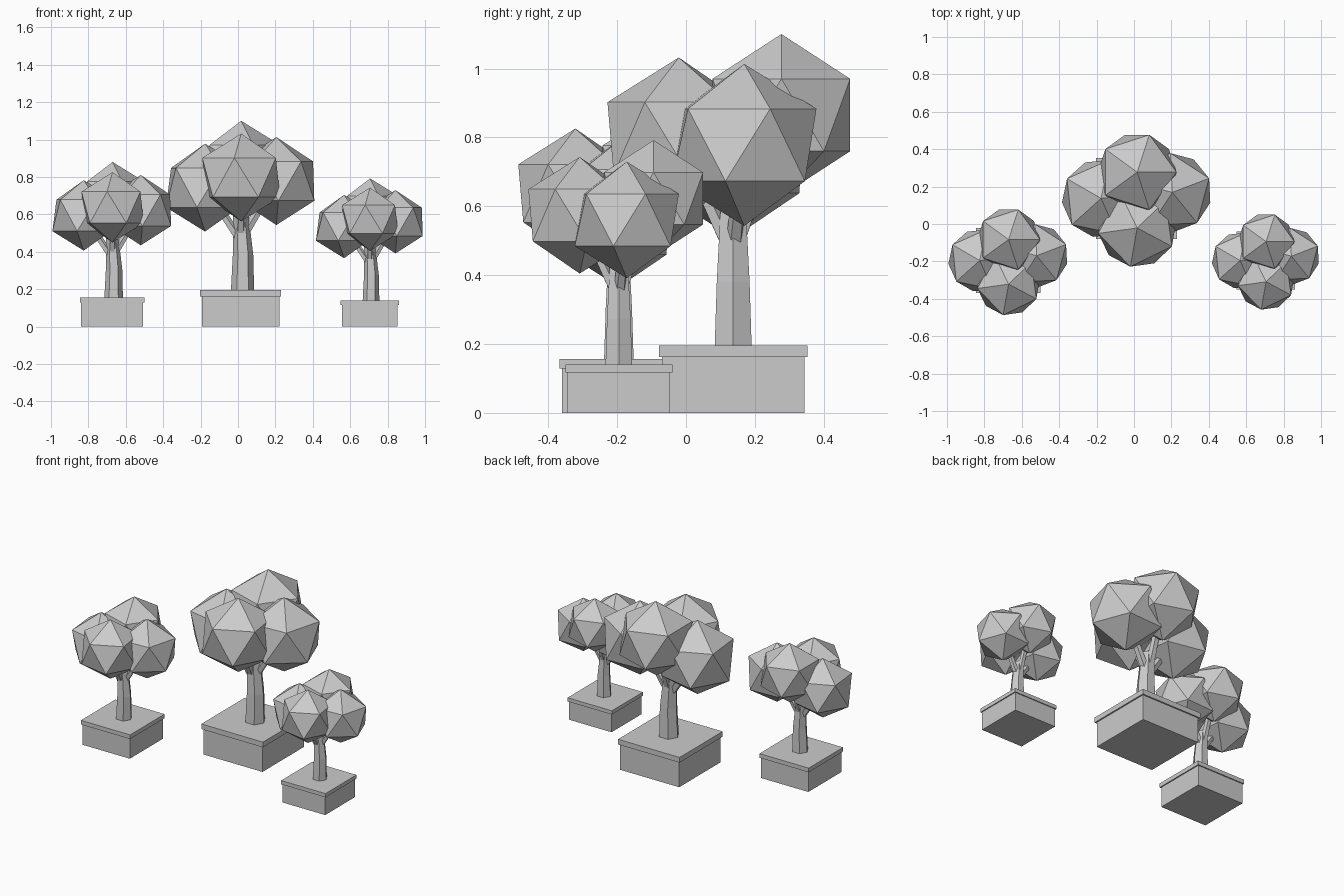
import bpy, bmesh, math
from mathutils import Vector, Matrix

cube = bpy.data.objects.get("Cube")
if cube:
    bpy.data.objects.remove(cube, do_unlink=True)

grey = bpy.data.materials.new("plain_grey")
GREY = (0.6, 0.6, 0.6, 1)
grey.diffuse_color = GREY
grey.use_nodes = True
grey.node_tree.nodes["Principled BSDF"].inputs["Base Color"].default_value = GREY


def add_object(name, bm, place):
    """Turn a bmesh into a flat-shaded object placed by a matrix."""
    bmesh.ops.recalc_face_normals(bm, faces=bm.faces)
    bm.transform(place)
    mesh = bpy.data.meshes.new(name)
    bm.to_mesh(mesh)
    bm.free()
    mesh.materials.append(grey)
    bpy.context.collection.objects.link(bpy.data.objects.new(name, mesh))


def box(name, half, z0, z1, place):
    bm = bmesh.new()
    bmesh.ops.create_cube(bm, size=1)
    bm.transform(Matrix.Translation((0, 0, (z0 + z1) / 2))
                 @ Matrix.Diagonal((2 * half, 2 * half, z1 - z0, 1)))
    add_object(name, bm, place)


def ball(name, centre, radius, yaw, place):
    bm = bmesh.new()
    bmesh.ops.create_icosphere(bm, subdivisions=1, radius=radius)
    bm.transform(Matrix.Translation(centre) @ Matrix.Rotation(math.radians(yaw), 4, 'Z'))
    add_object(name, bm, place)


def trunk(name, rings, sides, place):
    """Loft hexagonal rings given as (x, z, radius)."""
    bm = bmesh.new()
    loops = []
    for x, z, r in rings:
        angles = [math.tau * i / sides for i in range(sides)]
        loops.append([bm.verts.new((x + r * math.cos(a), r * math.sin(a), z)) for a in angles])
    for low, high in zip(loops, loops[1:]):
        for i in range(sides):
            j = (i + 1) % sides
            bm.faces.new((low[i], low[j], high[j], high[i]))
    bm.faces.new(loops[0])
    bm.faces.new(loops[-1])
    add_object(name, bm, place)


def branch(name, start, end, r0, r1, place):
    start, end = Vector(start), Vector(end)
    bm = bmesh.new()
    bmesh.ops.create_cone(bm, cap_ends=True, segments=5, radius1=r0, radius2=r1,
                          depth=(end - start).length)
    turn = (end - start).to_track_quat('Z', 'Y').to_matrix().to_4x4()
    bm.transform(Matrix.Translation((start + end) / 2) @ turn)
    add_object(name, bm, place)


# Crown clusters: name, centre, turn about the vertical
CROWNS = [
    ("front", (0.003, -0.158, 0.797), -28),
    ("back", (0.003, 0.14, 0.865), 0),
    ("left", (0.191, 0.032, 0.778), 21),
    ("right", (-0.19, 0.0, 0.743), 6),
]


def planted_tree(label, x, y, scale):
    place = Matrix.Translation((x, y, 0)) @ Matrix.Scale(scale, 4)
    # Planter
    box(label + "_planter_box", 0.207, 0, 0.162, place)
    box(label + "_planter_rim", 0.216, 0.162, 0.195, place)
    # Slightly bent trunk
    trunk(label + "_trunk", [(0.01, 0.19, 0.062), (0.013, 0.38, 0.055), (0, 0.6, 0.042)], 6, place)
    # Branches reaching into the crown
    for side, centre, yaw in CROWNS:
        branch(f"{label}_{side}_branch", (0, 0, 0.46), centre, 0.026, 0.018, place)
        ball(f"{label}_{side}_foliage", centre, 0.235, yaw, place)


planted_tree("large_tree", 0.014, 0.137, 1.0)
planted_tree("medium_tree", -0.673, -0.195, 0.8)
planted_tree("small_tree", 0.704, -0.195, 0.72)
